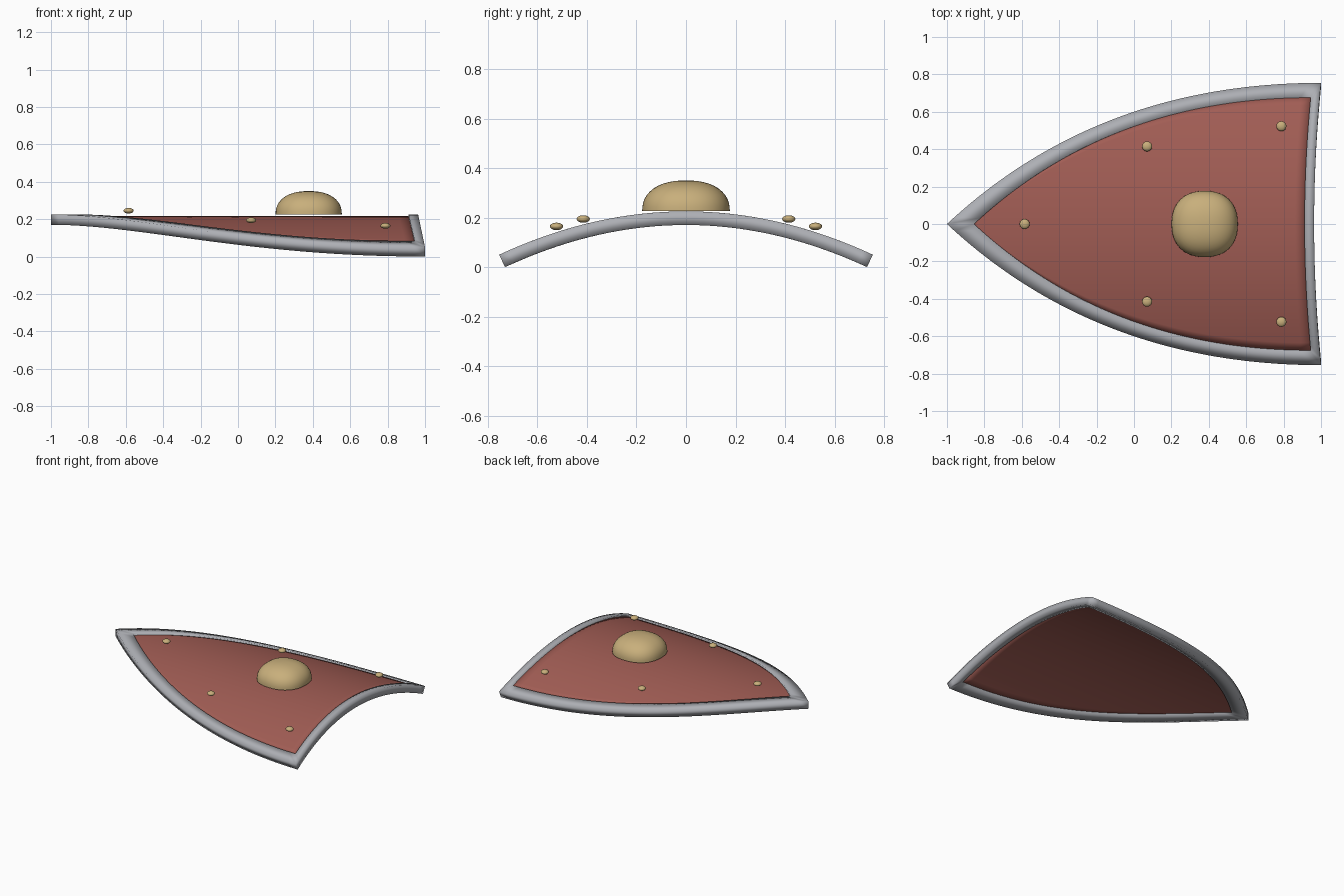
import bpy, bmesh, math
from mathutils import Vector

cube = bpy.data.objects.get("Cube")
if cube:
    bpy.data.objects.remove(cube, do_unlink=True)

HALF_WIDTH = 0.743   # half width at the broad end
CREST = 0.1975       # height of the middle surface on the centre line
BEND = 0.3125        # parabolic bend across the width
NOTCH = 0.037        # inward bow of the broad end
PIVOT = 0.45         # x about which the outline is scaled inward


def material(name, rgb, roughness=0.6):
    m = bpy.data.materials.new(name)
    m.use_nodes = True
    m.diffuse_color = (*rgb, 1)
    bsdf = next(n for n in m.node_tree.nodes if n.type == 'BSDF_PRINCIPLED')
    bsdf.inputs["Base Color"].default_value = (*rgb, 1)
    bsdf.inputs["Roughness"].default_value = roughness
    return m


steel = material("steel grey", (0.42, 0.43, 0.46))
red = material("dull red", (0.36, 0.11, 0.09))
brass = material("brass", (0.58, 0.43, 0.20))


def plan(t, v, scale=1.0):
    """Flat shield point: t runs tip to broad end, v runs side to side."""
    x = -(1 - t) ** 2 - 0.38 * t * (1 - t) + t * t
    y = HALF_WIDTH * (1 - (1 - t) ** 2) * v
    x -= NOTCH * t * t * (1 - v * v)
    return PIVOT + (x - PIVOT) * scale, y * scale


def bent(x, y, offset):
    """Lay a flat point on the bent surface, offset along its normal."""
    normal = Vector((0, 2 * BEND * y, 1)).normalized()
    return Vector((x, y, CREST - BEND * y * y)) + normal * offset


def finish(bm, name, mat, smooth=True):
    bmesh.ops.recalc_face_normals(bm, faces=bm.faces)
    mesh = bpy.data.meshes.new(name)
    bm.to_mesh(mesh)
    bm.free()
    mesh.materials.append(mat)
    for p in mesh.polygons:
        p.use_smooth = smooth
    obj = bpy.data.objects.new(name, mesh)
    bpy.context.collection.objects.link(obj)
    return obj


# Rim: rectangular section swept round the outline
def build_rim(steps=40, thick=0.0275):
    loop = [(i / steps, 1) for i in range(steps)]
    loop += [(1, 1 - 2 * i / steps) for i in range(steps)]
    loop += [(1 - i / steps, -1) for i in range(steps)]
    section = [(1.0, thick), (0.9, thick), (0.9, -thick), (1.0, -thick)]
    bm = bmesh.new()
    rings = [[bm.verts.new(bent(*plan(t, v, s), o)) for s, o in section]
             for t, v in loop]
    for a, b in zip(rings, rings[1:] + rings[:1]):
        for k in range(4):
            n = (k + 1) % 4
            bm.faces.new((a[k], a[n], b[n], b[k]))
    return finish(bm, "rim", steel)


# Panel: thin bent sheet filling the rim
def build_panel(rows=40, cols=32, top=0.018, bottom=-0.018):
    bm = bmesh.new()
    for offset in (top, bottom):
        grid = [[bm.verts.new(bent(*plan(i / rows, 2 * j / cols - 1, 0.903), offset))
                 for j in range(cols + 1)] for i in range(rows + 1)]
        for a, b in zip(grid, grid[1:]):
            for j in range(cols):
                bm.faces.new((a[j], a[j + 1], b[j + 1], b[j]))
    bmesh.ops.remove_doubles(bm, verts=bm.verts, dist=0.0001)
    edges = [e for e in bm.edges if e.is_boundary]
    bmesh.ops.bridge_loops(bm, edges=edges)
    return finish(bm, "panel", red)


# Boss: squarish dome with a flat base
def build_boss(center, radius, height, power=2.3):
    bm = bmesh.new()
    bmesh.ops.create_uvsphere(bm, u_segments=40, v_segments=24, radius=1)
    bmesh.ops.bisect_plane(bm, geom=bm.verts[:] + bm.edges[:] + bm.faces[:],
                           plane_co=(0, 0, 0), plane_no=(0, 0, -1), clear_outer=True)
    bmesh.ops.holes_fill(bm, edges=[e for e in bm.edges if e.is_boundary])
    for v in bm.verts:
        norm = sum(abs(c) ** power for c in v.co) ** (1 / power)
        p = v.co / norm
        v.co = Vector(center) + Vector((p.x * radius, p.y * radius, p.z * height))
    boss = finish(bm, "boss", brass)
    bpy.context.view_layer.objects.active = boss
    boss.select_set(True)
    bpy.ops.object.shade_smooth_by_angle(angle=math.radians(40))
    boss.select_set(False)
    return boss


# Rivets: flattened beads standing just clear of the panel
def build_rivet(name, x, y):
    bm = bmesh.new()
    bmesh.ops.create_uvsphere(bm, u_segments=16, v_segments=10, radius=0.027)
    z = 0.245 - 0.295 * y * y
    for v in bm.verts:
        v.co = Vector((x + v.co.x, y + v.co.y, z + v.co.z * 0.56))
    return finish(bm, name, brass)


build_rim()
build_panel()
build_boss((0.378, 0, 0.226), 0.177, 0.124)
build_rivet("tip_rivet", -0.585, 0)
for side, label in ((1, "back"), (-1, "front")):
    build_rivet(label + "_middle_rivet", 0.07, 0.415 * side)
    build_rivet(label + "_end_rivet", 0.788, 0.523 * side)
